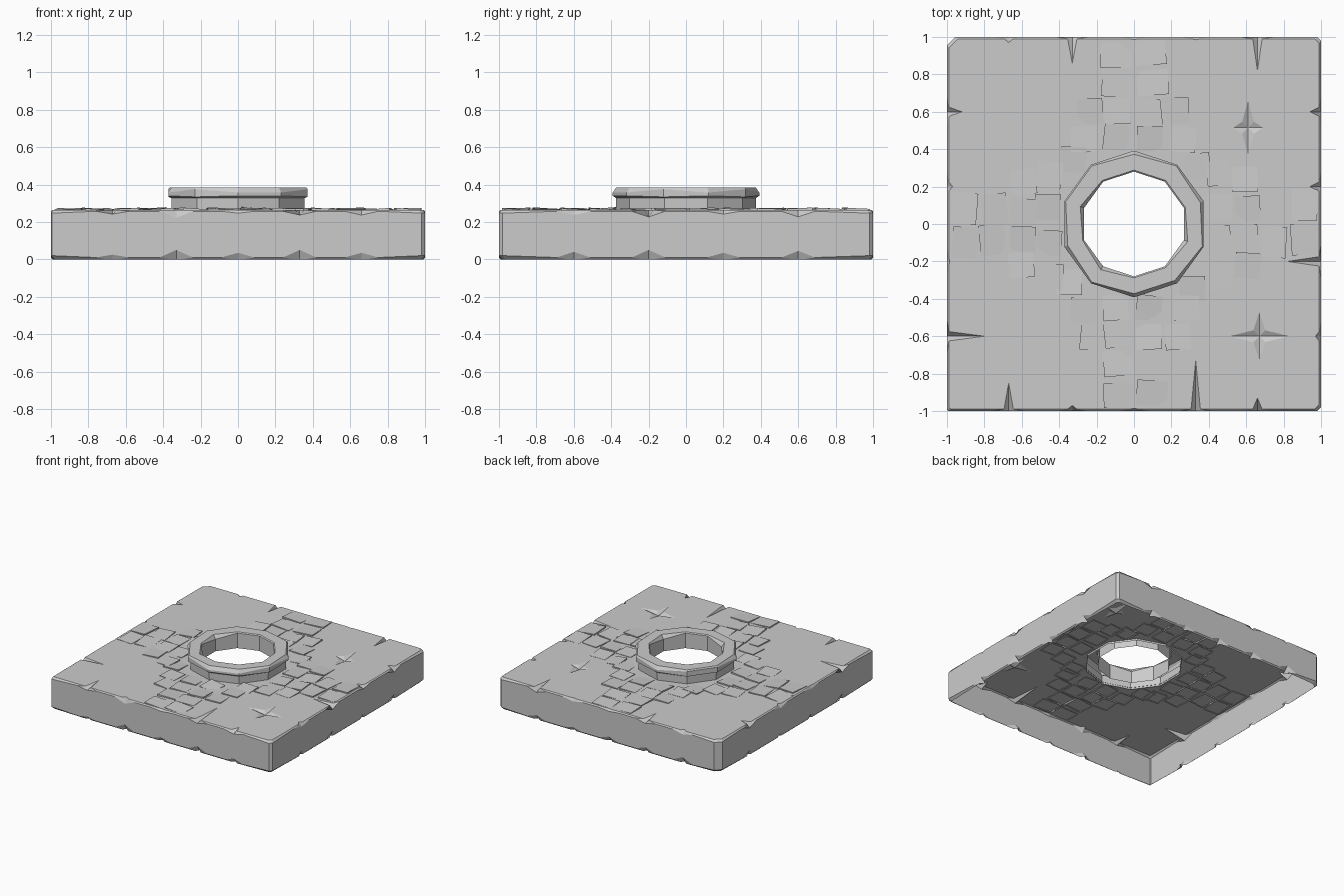
import bpy, bmesh, random
from math import sin, cos, pi, radians
from mathutils import Matrix, Vector

if "Cube" in bpy.data.objects:
    bpy.data.objects.remove(bpy.data.objects["Cube"])

random.seed(4)
TOP = 0.265


def finish(bm, name, recalc=True):
    if recalc:
        bmesh.ops.recalc_face_normals(bm, faces=bm.faces)
    me = bpy.data.meshes.new(name)
    bm.to_mesh(me)
    bm.free()
    ob = bpy.data.objects.new(name, me)
    bpy.context.collection.objects.link(ob)
    return ob


def loop_edges(bm, verts):
    return [bm.edges.get((a, b)) or bm.edges.new((a, b))
            for a, b in zip(verts, verts[1:] + verts[:1])]


def skin(bm, loops):
    for lo, hi in zip(loops, loops[1:]):
        n = len(lo)
        for i in range(n):
            j = (i + 1) % n
            bm.faces.new((lo[i], lo[j], hi[j], hi[i]))


def decagon(r, z):
    return [Vector((r * cos(pi / 2 + i * pi / 5), r * sin(pi / 2 + i * pi / 5), z))
            for i in range(10)]


# Chips per side, running anticlockwise from the front:
# (position along edge, inset in top, drop of upper edge, rise of lower edge)
SIDES = [
    [(-.67, .15, .015, .015), (-.33, .03, .035, .04), (0, .015, .01, .025),
     (.33, .27, .02, .04), (.66, .07, .02, .025)],
    [(-.6, .03, .02, .03), (-.2, .18, .03, .04), (.2, .06, .015, .025), (.6, .06, .03, .035)],
    [(-.66, .18, .03, .03), (-.33, .015, .015, .02), (0, .015, .01, .03),
     (.33, .14, .02, .03), (.67, .03, .02, .04)],
    [(-.6, .08, .03, .035), (-.2, .03, .02, .025), (.2, .015, .015, .03), (.6, .2, .03, .04)],
]
CORNER = [.006, .02, .02, .045]     # chamfer at the start of each side (last is back left)

# Slab: open-bottomed shell with chipped edges, centre hole and star dents
bm = bmesh.new()
loops = [[], [], [], []]
for k, chips in enumerate(SIDES):
    rot = Matrix.Rotation(k * pi / 2, 3, 'Z')

    def column(s_wall, s_edge, inset, drop, rise):
        lip = min(.06, .01 + rise)
        pts = [(s_edge, -1 + lip, 0), (s_wall, -1, .01 + rise),
               (s_wall, -1, .257 - drop), (s_edge, -1 + inset, TOP)]
        for lp, p in zip(loops, pts):
            lp.append(bm.verts.new(rot @ Vector(p)))

    a, b = 1 - CORNER[k], 1 - CORNER[(k + 1) % 4]
    column(-a, -a + .012, .012, .01, .01)
    for t, inset, drop, rise in chips:
        column(t - .09, t - .025, .01, 0, 0)
        column(t, t, inset, drop, rise)
        column(t + .09, t + .025, .01, 0, 0)
    column(b, b - .012, .012, .01, .01)
skin(bm, loops)

hole = [bm.verts.new(p) for p in decagon(.37, TOP)]
edges = loop_edges(bm, loops[3]) + loop_edges(bm, hole)
stars = []
for cx, cy, up, side in [(.61, .515, .145, .08), (.67, -.6, .13, .16)]:
    ring = []
    for i in range(8):
        ang = i * pi / 4
        r = .045 if i % 2 else (side if i % 4 == 0 else up)
        ring.append(bm.verts.new((cx + r * cos(ang), cy + r * sin(ang), TOP)))
    stars.append((ring, bm.verts.new((cx, cy, TOP - .022))))
    edges += loop_edges(bm, ring)
bmesh.ops.triangle_fill(bm, edges=edges, use_beauty=True, normal=(0, 0, 1))
for ring, mid in stars:
    for i in range(8):
        bm.faces.new((ring[i], ring[(i + 1) % 8], mid))
finish(bm, "slab")

# Ring: ten-sided hollow kerb with an overhanging chipped rim
bm = bmesh.new()
profile = [(.372, .25), (.375, .328), (.392, .334), (.392, .375),
           (.384, .385), (.288, .385), (.28, .378), (.28, .255)]
rings = [[bm.verts.new(p) for p in decagon(r, z)] for r, z in profile]
skin(bm, rings)
for i in (0, 3, 5, 6, 8):           # nicks at rim corners
    rings[3][i].co.z -= .018
    rings[2][i].co.z += .006
    rings[4][i].co *= 1
    rings[4][i].co.xy *= .97
for i in (2, 4, 7):
    rings[6][i].co.z -= .025
    rings[5][i].co.xy *= 1.05
finish(bm, "well_ring")

# Paving: slightly tilted stones in four arms around the ring
bm = bmesh.new()
ROWS = [(.91, (-.09, .09)), (.75, (-.09, .09)), (.60, (-.23, -.08, .08, .23)),
        (.455, (-.27, -.09, .09, .27)), (.34, (-.32,))]
for k in range(4):
    for dist, across in ROWS:
        for u in across:
            c = Vector((u + random.uniform(-.012, .012), dist + random.uniform(-.01, .01), 0))
            turn = Matrix.Rotation(radians(random.uniform(-7, 7)), 3, 'Z')
            arm = Matrix.Rotation(k * pi / 2, 3, 'Z')
            w = .083 if len(across) == 2 else .068
            h = .068
            tx, ty = random.uniform(-.005, .005), random.uniform(-.005, .005)
            top, base = [], []
            for sx, sy in ((-1, -1), (1, -1), (1, 1), (-1, 1)):
                p = arm @ (c + turn @ Vector((sx * w, sy * h, 0)))
                p.x, p.y = max(-.985, min(.985, p.x)), max(-.985, min(.985, p.y))
                z = .270 + sx * tx + sy * ty
                top.append(bm.verts.new((p.x, p.y, z)))
                base.append(bm.verts.new((p.x, p.y, .258)))
            bm.faces.new(top)
            skin(bm, [base, top])
finish(bm, "paving_stones", recalc=False)
